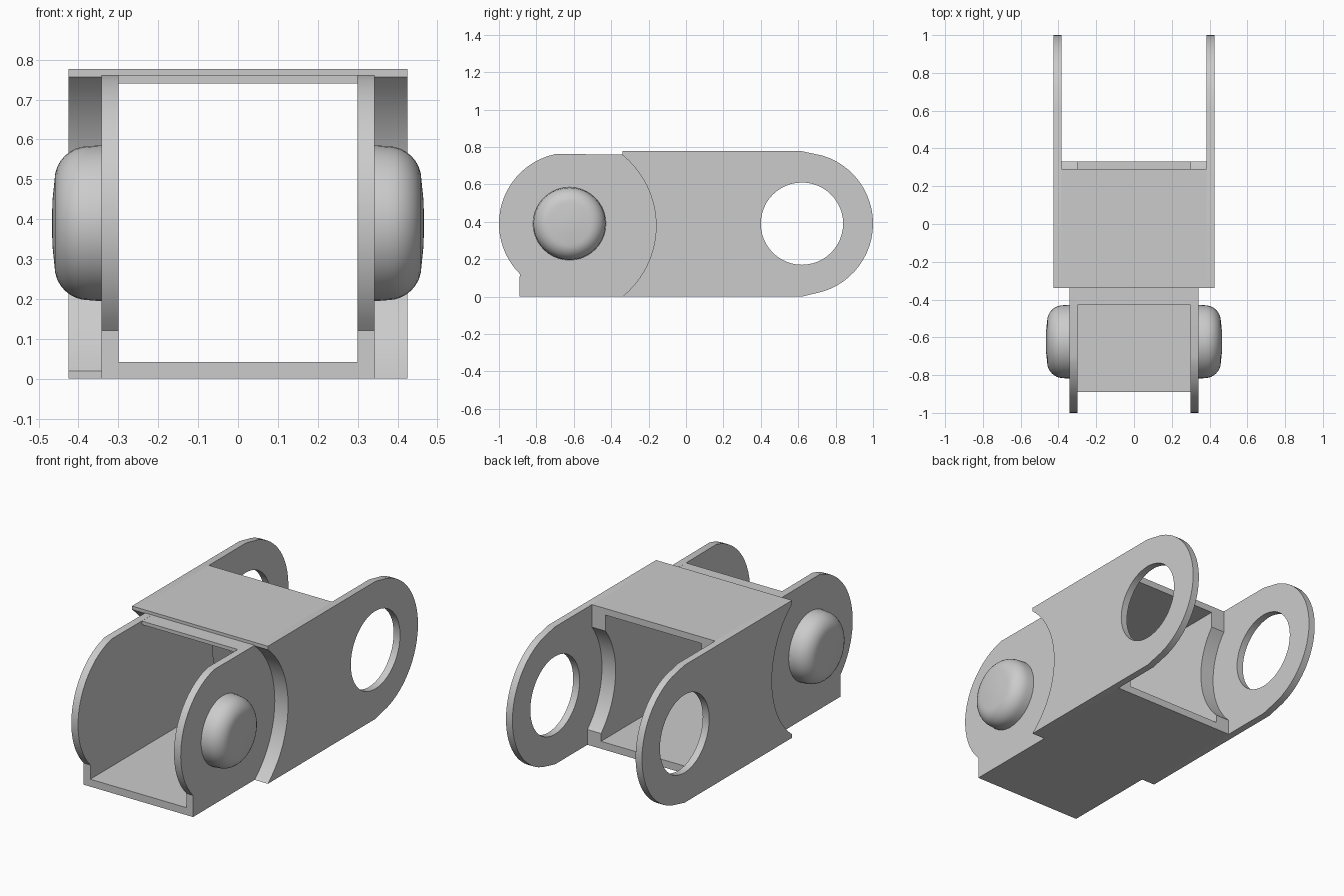
import bpy, bmesh, math
from mathutils import Vector, Matrix

if "Cube" in bpy.data.objects:
    bpy.data.objects.remove(bpy.data.objects["Cube"], do_unlink=True)

grey = bpy.data.materials.new("plain_grey")
grey.use_nodes = True
grey.diffuse_color = (0.6, 0.6, 0.6, 1)
grey.node_tree.nodes["Principled BSDF"].inputs["Base Color"].default_value = (0.6, 0.6, 0.6, 1)

PIVOT_Y, PIVOT_Z = 0.62, 0.39
R = 0.38
TOP = 0.777
LEDGE = 0.757


def finish(name, bm, smooth=None):
    bmesh.ops.recalc_face_normals(bm, faces=bm.faces)
    mesh = bpy.data.meshes.new(name)
    bm.to_mesh(mesh)
    bm.free()
    mesh.materials.append(grey)
    obj = bpy.data.objects.new(name, mesh)
    bpy.context.collection.objects.link(obj)
    if smooth:
        bpy.ops.object.select_all(action='DESELECT')
        obj.select_set(True)
        bpy.context.view_layer.objects.active = obj
        bpy.ops.object.shade_smooth_by_angle(angle=math.radians(smooth))
    return obj


def arc(cy, cz, r, a0, a1, n):
    """Points (y, z) along an arc, angles in degrees."""
    angles = [math.radians(a0 + (a1 - a0) * i / n) for i in range(n + 1)]
    return [(cy + r * math.cos(a), cz + r * math.sin(a)) for a in angles]


def arc_between(p, q, mid_y, n=20):
    """Arc from p to q (same y, p below q), bulging to mid_y."""
    half, sag = (q[1] - p[1]) / 2, mid_y - p[0]
    r = (half * half + sag * sag) / (2 * sag)
    a = math.degrees(math.asin(half / r))
    return arc(mid_y - r, (p[1] + q[1]) / 2, r, -a, a, n)


def prism(name, x0, x1, outline, hole=None):
    """Extrude a side profile along x, with an optional hole."""
    bm = bmesh.new()
    edges = []
    for loop in [outline] + ([hole] if hole else []):
        verts = [bm.verts.new((x0, y, z)) for y, z in loop]
        edges += [bm.edges.new((verts[i - 1], verts[i])) for i in range(len(verts))]
    bmesh.ops.triangle_fill(bm, edges=edges, use_beauty=True, normal=(1, 0, 0))
    bmesh.ops.dissolve_limit(bm, angle_limit=0.001, verts=[], edges=bm.edges)
    ext = bmesh.ops.extrude_face_region(bm, geom=bm.faces[:])
    moved = [g for g in ext["geom"] if isinstance(g, bmesh.types.BMVert)]
    bmesh.ops.translate(bm, verts=moved, vec=(x1 - x0, 0, 0))
    return finish(name, bm, 25)


def plate(name, half_x, y0, y1, z0, z1):
    bm = bmesh.new()
    size = (half_x * 2, y1 - y0, z1 - z0)
    mat = Matrix.Translation((0, (y0 + y1) / 2, (z0 + z1) / 2)) @ Matrix.Diagonal((*size, 1))
    bmesh.ops.create_cube(bm, size=1, matrix=mat)
    return finish(name, bm)


def pin(name, side):
    """Rounded pin head, turned about the x axis."""
    profile = [(0.33, 0.195), (0.35, 0.195), (0.375, 0.193)]
    for i in range(1, 9):
        a = math.pi / 2 * i / 8
        profile.append((0.375 + 0.085 * math.sin(a), 0.108 + 0.085 * math.cos(a)))
    profile += [(0.465, 0.06), (0.467, 0)]
    bm = bmesh.new()
    verts = [bm.verts.new((side * x, -PIVOT_Y - 0.003, PIVOT_Z + r)) for x, r in profile]
    edges = [bm.edges.new(pair) for pair in zip(verts, verts[1:])]
    bmesh.ops.spin(bm, geom=verts + edges, cent=(0, -PIVOT_Y - 0.003, PIVOT_Z),
                   axis=(1, 0, 0), angle=math.tau, steps=40)
    bmesh.ops.remove_doubles(bm, verts=bm.verts, dist=0.0005)
    finish(name, bm, 50)


# Concave rear end shared by the inner walls and spacers, listed upwards
rear_r = 0.42
low = -math.degrees(math.acos((0.33 - PIVOT_Y) / rear_r))
high = math.degrees(math.acos((0.29 - PIVOT_Y) / rear_r))
rear_scoop = [(0.33, 0)] + arc(PIVOT_Y, PIVOT_Z, rear_r, low + 360, high, 16) + [(0.29, LEDGE)]

for side, label in ((1, "left"), (-1, "right")):
    lip = 0 if side > 0 else 0.02
    front_scoop = arc_between((-0.34, lip), (-0.34, LEDGE), -0.16)
    if lip:
        front_scoop.insert(0, (-0.34, 0))

    # Inner wall with rounded front
    nose = arc(-PIVOT_Y, PIVOT_Z, R, 102, 225, 20)
    prism(label + "_inner_wall", side * 0.30, side * 0.342,
          rear_scoop + [(-0.34, 0.76)] + nose + [(-0.89, 0)])

    # Spacer between the inner and outer walls
    prism(label + "_spacer", side * 0.342, side * 0.385, rear_scoop + front_scoop[::-1])

    # Outer wall with rounded rear and pin hole
    tail = arc(PIVOT_Y, PIVOT_Z, R, 73, -73, 24)
    outline = front_scoop + [(-0.34, TOP), (PIVOT_Y, TOP)] + tail + [(PIVOT_Y, 0)]
    prism(label + "_outer_wall", side * 0.385, side * 0.425, outline,
          arc(PIVOT_Y, PIVOT_Z, 0.22, 0, 360, 48)[:-1])

    pin(label + "_pin", side)

# Plates joining the two sides
plate("outer_top_plate", 0.385, -0.34, 0.29, LEDGE, TOP)
plate("inner_top_plate", 0.30, -0.43, 0.29, 0.74, 0.76)
plate("bottom_plate", 0.30, -0.89, 0.33, 0, 0.042)
